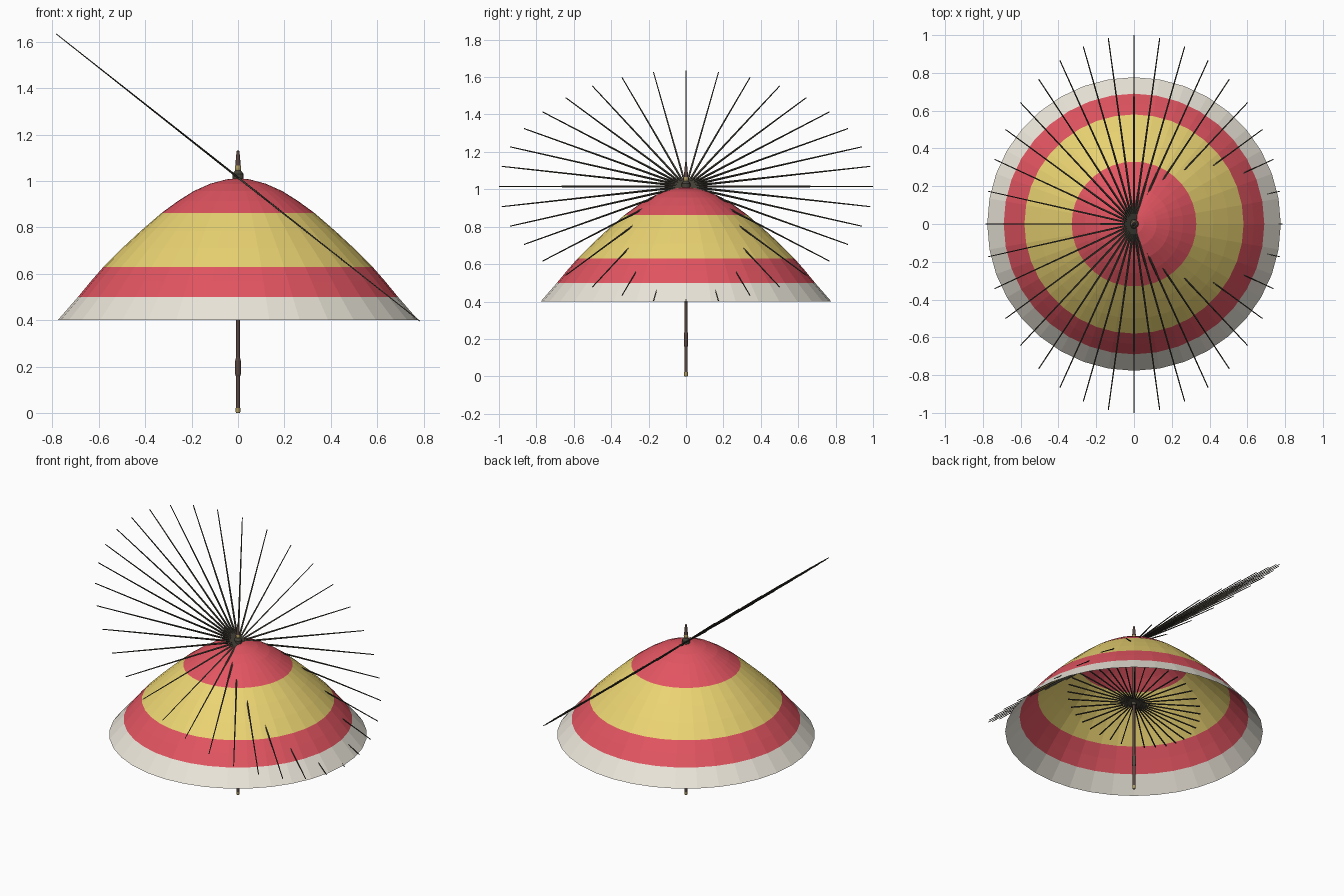
import bpy, bmesh
from math import cos, sin, pi
from mathutils import Vector

if "Cube" in bpy.data.objects:
    bpy.data.objects.remove(bpy.data.objects["Cube"])


def material(name, rgb):
    m = bpy.data.materials.new(name)
    m.diffuse_color = (*rgb, 1)
    m.use_nodes = True
    m.node_tree.nodes["Principled BSDF"].inputs["Base Color"].default_value = m.diffuse_color
    return m


RED = material("red_cloth", (0.76, 0.09, 0.12))
YELLOW = material("yellow_cloth", (0.83, 0.66, 0.17))
CREAM = material("cream_cloth", (0.83, 0.79, 0.70))
WOOD = material("dark_wood", (0.10, 0.06, 0.05))
METAL = material("dark_metal", (0.06, 0.055, 0.04))
BRASS = material("brass", (0.42, 0.32, 0.12))


def finish(name, bm, mats):
    me = bpy.data.meshes.new(name)
    bmesh.ops.recalc_face_normals(bm, faces=bm.faces[:])
    bm.to_mesh(me)
    bm.free()
    for m in mats:
        me.materials.append(m)
    ob = bpy.data.objects.new(name, me)
    bpy.context.collection.objects.link(ob)
    return ob


def lathe(name, profile, sides, mats, bands=None):
    """Revolve (radius, z) points about z; bands gives a material per step."""
    bm = bmesh.new()
    rings = []
    for r, z in profile:
        n = sides if r > 0 else 1
        rings.append([bm.verts.new((r * cos(2 * pi * i / sides),
                                    r * sin(2 * pi * i / sides), z)) for i in range(n)])
    for k, (a, b) in enumerate(zip(rings, rings[1:])):
        for i in range(sides):
            j = (i + 1) % sides
            quad = [a[i % len(a)], a[j % len(a)], b[j % len(b)], b[i % len(b)]]
            f = bm.faces.new(list(dict.fromkeys(quad)))
            f.material_index = bands[k] if bands else 0
    return finish(name, bm, mats)


def spoke_disc(name, centre, tilt, length, r0, r1, count=36):
    """Thin tapered bars spread in a disc that leans along x."""
    bm = bmesh.new()
    c = Vector((0, 0, centre))
    u = Vector(tilt).normalized()
    v = Vector((0, 1, 0))
    n = u.cross(v)
    for i in range(count):
        a = 2 * pi * i / count
        d = u * cos(a) + v * sin(a)
        s = n.cross(d)
        ends = []
        for p, r in ((c + d * 0.015, r0), (c + d * length, r1)):
            ends.append([bm.verts.new(p + (s * x + n * y) * r)
                         for x, y in ((-1, -1), (1, -1), (1, 1), (-1, 1))])
        for k in range(4):
            m = (k + 1) % 4
            bm.faces.new((ends[0][k], ends[0][m], ends[1][m], ends[1][k]))
        for e in ends:
            bm.faces.new(e)
    return finish(name, bm, [METAL])


# Striped cloth canopy
lathe("canopy", [(0, 1.012), (0.05, 1.007), (0.12, 0.988), (0.19, 0.957), (0.26, 0.913),
                 (0.33, 0.862), (0.42, 0.784), (0.50, 0.710), (0.58, 0.630),
                 (0.635, 0.567), (0.69, 0.500), (0.777, 0.400)],
      36, [RED, YELLOW, CREAM], [0] * 5 + [1] * 3 + [0] * 2 + [2])

# Leaning rib fan through the crown, and the inner struts
spoke_disc("ribs", 1.015, (0.785, 0, -0.62), 1.0, 0.0045, 0.002)
spoke_disc("struts", 0.60, (0.39, 0, 0.105), 0.41, 0.003, 0.003)

# Pole with grip and end cap
lathe("pole", [(0, 0.02), (0.008, 0.02), (0.008, 1.03), (0, 1.03)], 12, [WOOD])
lathe("grip", [(0, 0.155), (0.008, 0.155), (0.012, 0.165), (0.012, 0.225),
               (0.008, 0.24), (0, 0.24)], 12, [WOOD])
lathe("lower_handle", [(0, 0.02), (0.009, 0.02), (0.009, 0.16), (0, 0.16)], 12, [WOOD])
lathe("end_cap", [(0, 0), (0.008, 0), (0.010, 0.004), (0.010, 0.022), (0, 0.022)], 12, [BRASS])

# Sliding collar that holds the struts
lathe("runner", [(0, 0.58), (0.016, 0.58), (0.016, 0.62), (0, 0.62)], 12, [METAL])

# Crown hub and finial
lathe("hub", [(0, 1.005), (0.024, 1.005), (0.024, 1.03), (0.013, 1.045), (0, 1.045)], 16, [METAL])
lathe("finial_ring", [(0, 1.044), (0.012, 1.044), (0.014, 1.054), (0.012, 1.066), (0, 1.066)],
      12, [BRASS])
lathe("finial", [(0, 1.065), (0.012, 1.065), (0.006, 1.13), (0, 1.132)], 12, [WOOD])
